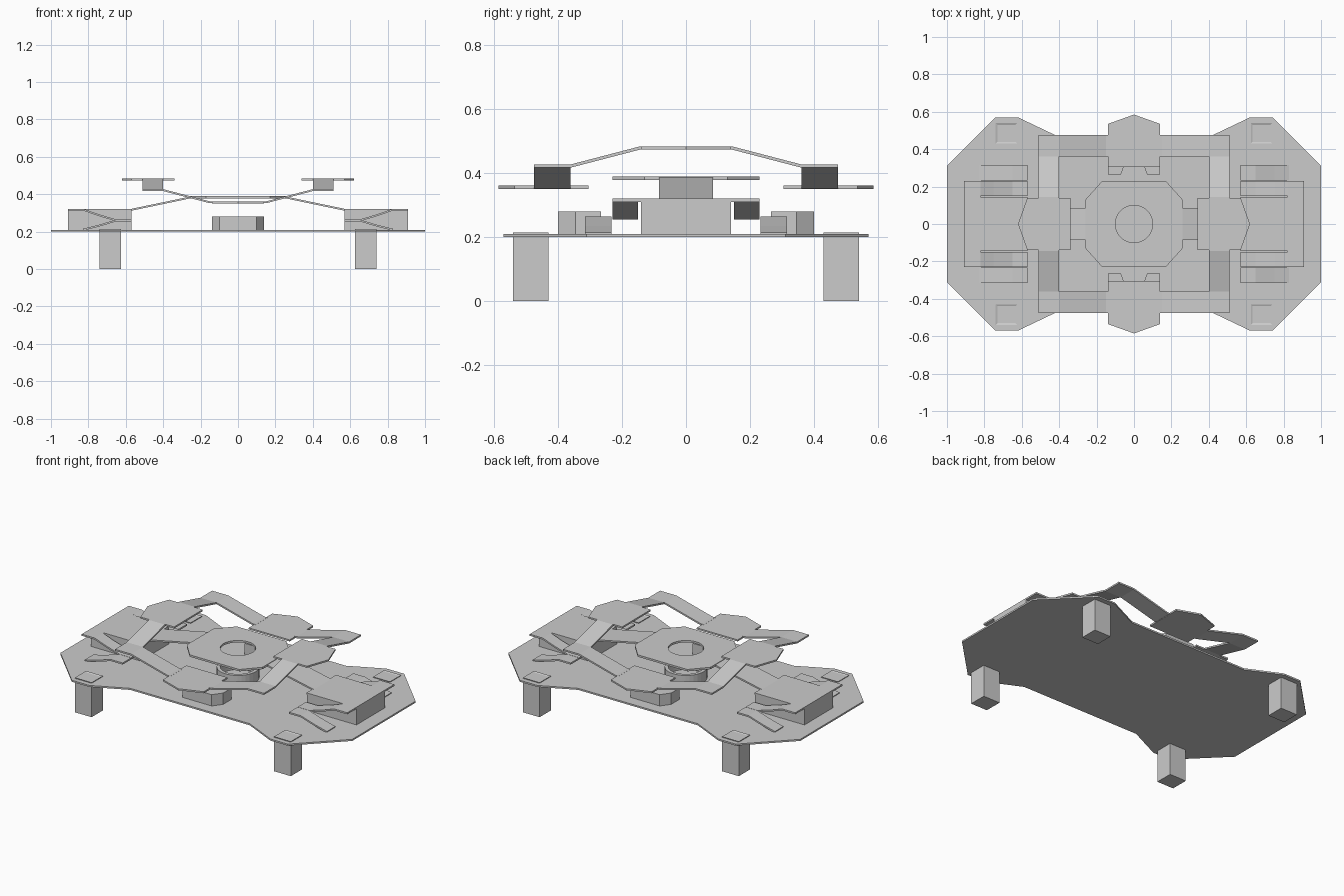
import bpy, bmesh
from math import sin, cos, pi

if "Cube" in bpy.data.objects:
    bpy.data.objects.remove(bpy.data.objects["Cube"])


def prism(name, outline, lo, hi, axis='Z'):
    """Extrude a 2D outline along an axis: Z uses (x, y), Y uses (x, z), X uses (y, z)."""
    place = {'Z': lambda a, b, c: (a, b, c),
             'Y': lambda a, b, c: (a, c, b),
             'X': lambda a, b, c: (c, a, b)}[axis]
    lo, hi = min(lo, hi), max(lo, hi)
    bm = bmesh.new()
    face = bm.faces.new([bm.verts.new(place(a, b, lo)) for a, b in outline])
    ext = bmesh.ops.extrude_face_region(bm, geom=[face])
    verts = [g for g in ext['geom'] if isinstance(g, bmesh.types.BMVert)]
    off = place(0, 0, hi - lo)
    bmesh.ops.translate(bm, verts=verts, vec=off)
    bmesh.ops.recalc_face_normals(bm, faces=bm.faces)
    mesh = bpy.data.meshes.new(name)
    bm.to_mesh(mesh)
    bm.free()
    obj = bpy.data.objects.new(name, mesh)
    bpy.context.collection.objects.link(obj)
    return obj


def rect(x0, x1, y0, y1):
    return [(x0, y0), (x1, y0), (x1, y1), (x0, y1)]


def sheet(name, path, lo, hi, axis, t=0.01):
    """Thin bent strip following a height profile."""
    return prism(name, path + [(a, z + t) for a, z in reversed(path)], lo, hi, axis)


def flip(pts, sa=1, sb=1):
    return [(a * sa, b * sb) for a, b in pts]


# Base plate with flared corners
quarter = [(1, 0.31), (0.74, 0.57), (0.62, 0.57), (0.41, 0.47)]
right = flip(quarter[::-1], 1, -1)[::1]
outline = (quarter + flip(quarter, -1, 1)[::-1]
           + flip(quarter, -1, -1) + flip(quarter, 1, -1)[::-1])
prism("base_plate", outline, 0.20, 0.21)

# Centre plate (two halves around a round hole) and the hub ring under it
arc = [(0.1 * cos(pi * i / 16), 0.1 * sin(pi * i / 16)) for i in range(17)]
rim = [(0.12 * cos(pi * i / 16), 0.12 * sin(pi * i / 16)) for i in range(17)]
octagon = [(-0.26, 0), (-0.26, 0.13), (-0.17, 0.23), (0.17, 0.23), (0.26, 0.13), (0.26, 0)]
for s in (-1, 1):
    prism("centre_plate", flip(arc + octagon, 1, s), 0.378, 0.39)
    prism("hub_ring", flip(arc + rim[::-1], 1, s), 0.21, 0.275)

for sx in (-1, 1):
    # Sloping arm from centre plate to the end box
    sheet("centre_arm", flip([(0.25, 0.379), (0.34, 0.36), (0.58, 0.31)], sx), -0.085, 0.085, 'Y')

    # End box with overhanging lid
    prism("end_box", flip(rect(0.57, 0.91, -0.14, 0.14), sx), 0.205, 0.312)
    prism("end_box_lid", flip(rect(0.82, 0.91, -0.23, 0.23), sx), 0.31, 0.32)
    prism("end_box_lid_middle", flip(rect(0.57, 0.82, -0.145, 0.145), sx), 0.31, 0.32)

    # Raised side pad with pointed outer end
    pad = [(0.34, -0.14), (0.57, -0.14), (0.62, 0), (0.57, 0.14), (0.34, 0.14)]
    prism("side_pad", flip(pad, sx), 0.473, 0.483)

    for sy in (-1, 1):
        # Bent tab dropping from the lid, and the ramp rising off the plate
        sheet("lid_tab", flip([(0.82, 0.31), (0.75, 0.285), (0.65, 0.255), (0.57, 0.255)], sx),
              0.15 * sy, 0.23 * sy, 'Y')
        sheet("plate_ramp", flip([(0.83, 0.205), (0.75, 0.225), (0.65, 0.255), (0.57, 0.255)], sx),
              0.232 * sy, 0.315 * sy, 'Y')

        # Raised frame: side strap with the corner, then front or back strap
        sheet("side_strap", flip([(0.13, 0.473), (0.145, 0.473), (0.36, 0.417), (0.475, 0.417)], sy),
              0.40 * sx, 0.51 * sx, 'X')
        sheet("cross_strap", flip([(0.40, 0.417), (0.15, 0.352), (0.13, 0.352)], sx),
              0.36 * sy, 0.475 * sy, 'Y')

        # Square leg with a shallow recess in its top
        leg = prism("leg", flip(rect(0.625, 0.74, 0.43, 0.54), sx, sy), 0, 0.214)
        bm = bmesh.new()
        bm.from_mesh(leg.data)
        top = max(bm.faces, key=lambda f: f.calc_center_median().z)
        bmesh.ops.inset_region(bm, faces=[top], thickness=0.02)
        bmesh.ops.translate(bm, verts=top.verts, vec=(0, 0, -0.006))
        bm.to_mesh(leg.data)
        bm.free()

for sy in (-1, 1):
    # Low front/back pad with pointed outer end
    pad = [(-0.14, 0.305), (0.14, 0.305), (0.14, 0.535), (0, 0.585), (-0.14, 0.535)]
    prism("low_pad", flip(pad, 1, sy), 0.351, 0.361)

    # Notched block standing on the base plate
    half = [(0.055, 0.305), (0.07, 0.265), (0.14, 0.265), (0.14, 0.345), (0.10, 0.40)]
    prism("notched_block", flip(half + flip(half, -1)[::-1], 1, sy), 0.205, 0.28)
